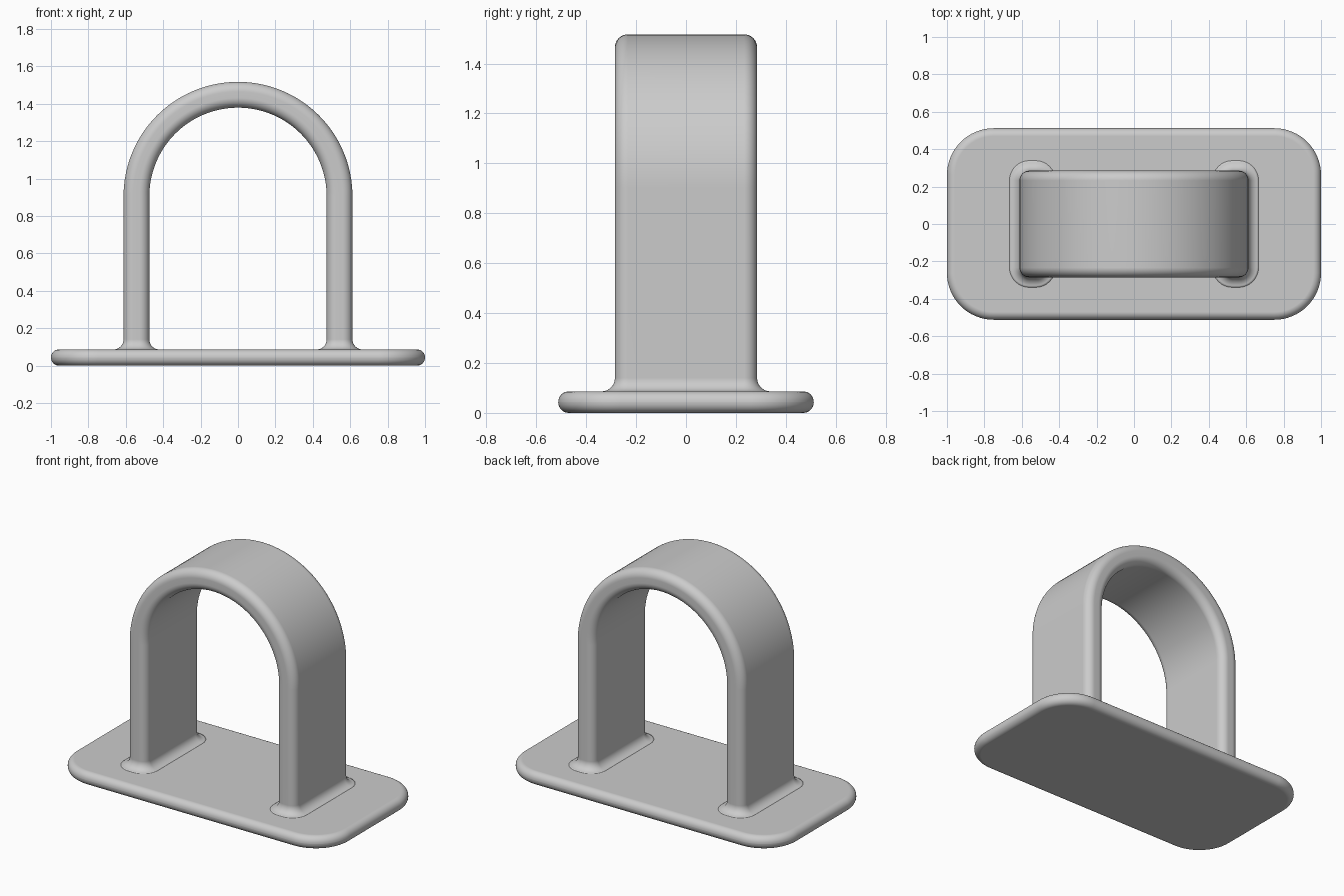
import bpy
import bmesh
from math import pi, sin, cos
from mathutils import Vector

cube = bpy.data.objects.get("Cube")
if cube:
    bpy.data.objects.remove(cube, do_unlink=True)

# Main sizes
BASE_X, BASE_Y, BASE_TOP = 1.0, 0.512, 0.086
BASE_CORNER, BASE_EDGE = 0.25, 0.042
ARCH_R, ARCH_Z = 0.543, 0.905
HALF_THICK, HALF_DEPTH, ARCH_EDGE = 0.069, 0.285, 0.052
FILLET = 0.054

grey = bpy.data.materials.new("light grey")
grey.use_nodes = True
colour = (0.6, 0.6, 0.6, 1)
grey.diffuse_color = colour
grey.node_tree.nodes["Principled BSDF"].inputs["Base Color"].default_value = colour


def rounded_rect(hx, hy, radius, steps):
    """Outline of a rectangle with round corners, counter-clockwise."""
    points = []
    for k, (sx, sy) in enumerate([(1, 1), (-1, 1), (-1, -1), (1, -1)]):
        for i in range(steps + 1):
            a = (k + i / steps) * pi / 2
            points.append((sx * (hx - radius) + radius * cos(a),
                           sy * (hy - radius) + radius * sin(a)))
    return points


def loft(name, rings):
    """Skin a list of equal-length rings and cap both ends."""
    bm = bmesh.new()
    loops = [[bm.verts.new(p) for p in ring] for ring in rings]
    for a, b in zip(loops, loops[1:]):
        for i in range(len(a)):
            j = (i + 1) % len(a)
            bm.faces.new((a[i], a[j], b[j], b[i]))
    bm.faces.new(loops[0][::-1])
    bm.faces.new(loops[-1])
    bmesh.ops.recalc_face_normals(bm, faces=bm.faces)
    for face in bm.faces:
        face.smooth = True
    mesh = bpy.data.meshes.new(name)
    bm.to_mesh(mesh)
    bm.free()
    mesh.materials.append(grey)
    obj = bpy.data.objects.new(name, mesh)
    bpy.context.collection.objects.link(obj)
    obj.modifiers.new("flat face shading", "WEIGHTED_NORMAL")
    return obj


# Base plate: stacked outlines, inset along a rounded rim
rings = []
for centre, start in ((BASE_EDGE, -pi / 2), (BASE_TOP - BASE_EDGE, 0)):
    for i in range(9):
        a = start + i / 8 * pi / 2
        inset = BASE_EDGE * (1 - cos(a))
        z = centre + BASE_EDGE * sin(a)
        rings.append([(x, y, z) for x, y in rounded_rect(
            BASE_X - inset, BASE_Y - inset, BASE_CORNER - inset, 16)])
loft("base_plate", rings)


# Arch: one rounded section swept up, around and down, flared at the feet
def section(origin, outward, grow=0):
    outline = rounded_rect(HALF_THICK + grow, HALF_DEPTH + grow, ARCH_EDGE + grow, 8)
    return [origin + outward * u + Vector((0, v, 0)) for u, v in outline]


def foot(side):
    """Rings of the flared foot, from the plate upward."""
    out = Vector((side, 0, 0))
    result = [section(Vector((side * ARCH_R, 0, BASE_TOP - 0.01)), out, FILLET)]
    for i in range(9):
        a = i / 8 * pi / 2
        z = BASE_TOP + FILLET * (1 - cos(a))
        result.append(section(Vector((side * ARCH_R, 0, z)), out, FILLET * (1 - sin(a))))
    return result


# The left foot's outline is turned so both ends share one winding
rings = foot(1)
for i in range(65):
    a = pi * i / 64
    out = Vector((cos(a), 0, sin(a)))
    rings.append(section(Vector((0, 0, ARCH_Z)) + out * ARCH_R, out))
rings += reversed(foot(-1))
loft("arch", rings)
